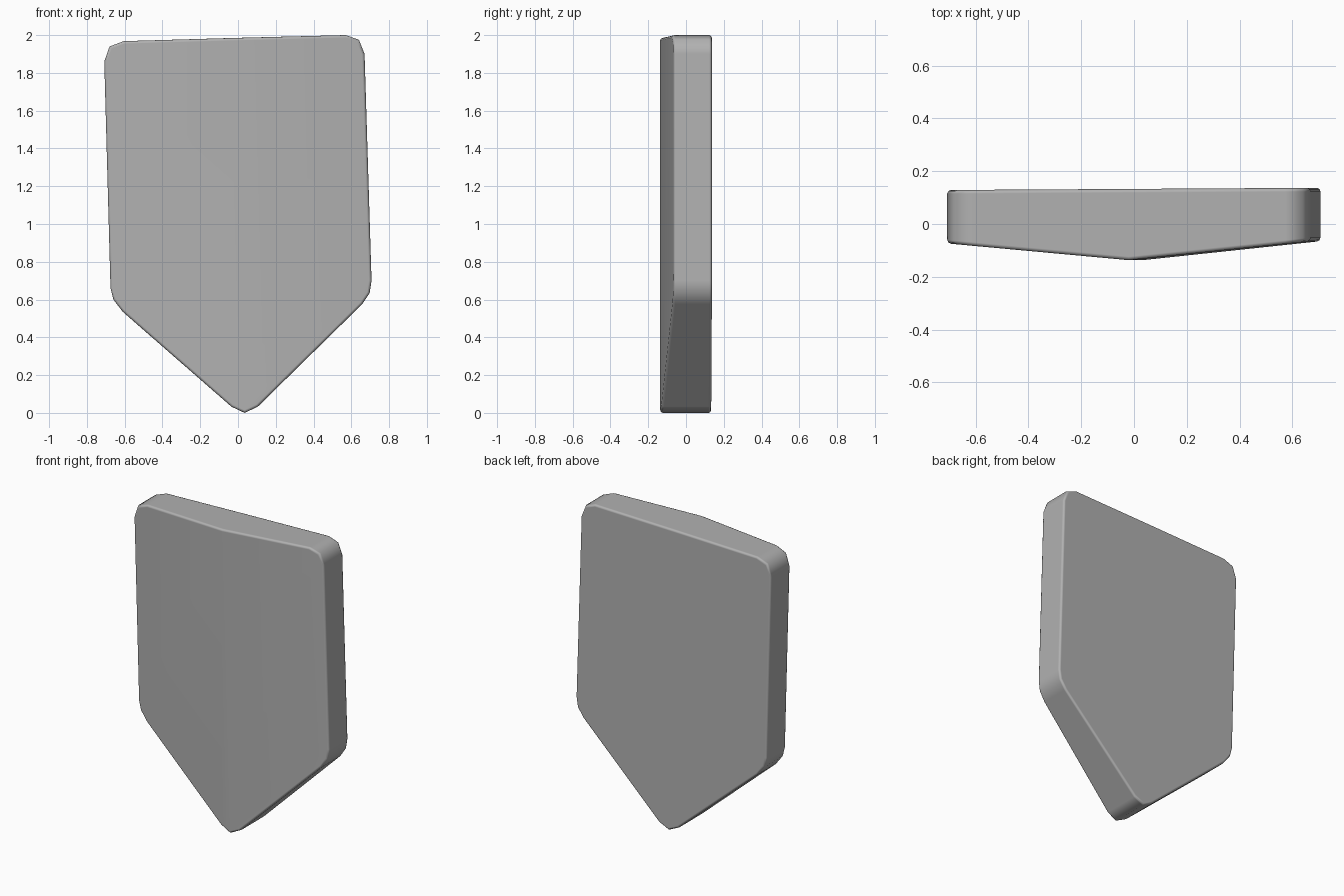
import bpy, bmesh, math

if "Cube" in bpy.data.objects:
    bpy.data.objects.remove(bpy.data.objects["Cube"])

# Outline seen from the front, clockwise from the top of the centre ridge;
# every corner is cut into two short facets
outline = [(-0.02, 1.985), (0.57, 2.0), (0.64, 1.975), (0.67, 1.9),
           (0.707, 0.70), (0.697, 0.635), (0.657, 0.575),
           (0.105, 0.033), (0.035, 0.0), (-0.035, 0.033),
           (-0.61, 0.535), (-0.66, 0.60), (-0.675, 0.66),
           (-0.708, 1.86), (-0.68, 1.94), (-0.605, 1.968)]
TIP = 8                      # index of the bottom end of the ridge
YAW = 0.006                  # the slab is turned very slightly


def front_y(x, z):
    """Two flat halves falling back from the slanted centre ridge."""
    ridge_x = 0.035 - 0.0277 * z
    return -0.137 + 0.098 * abs(x - ridge_x) + YAW * x


bm = bmesh.new()
front = [bm.verts.new((x, front_y(x, z), z)) for x, z in outline]
back = [bm.verts.new((x, 0.133 + YAW * x, z)) for x, z in outline]
n = len(outline)

# Front halves, back and side walls
bm.faces.new(front[:TIP + 1])
bm.faces.new(front[TIP:] + front[:1])
bm.faces.new(back)
for i in range(n):
    j = (i + 1) % n
    bm.faces.new((front[i], front[j], back[j], back[i]))
bmesh.ops.recalc_face_normals(bm, faces=bm.faces[:])

# Small rounded rim on front and back
fs, bs = set(front), set(back)
rim = [e for e in bm.edges
       if (set(e.verts) <= fs or set(e.verts) <= bs)
       and set(e.verts) != {front[0], front[TIP]}]
bmesh.ops.bevel(bm, geom=rim, offset=0.014, offset_type='OFFSET',
                segments=2, profile=0.5, affect='EDGES', clamp_overlap=True)

mesh = bpy.data.meshes.new("shield_plate")
bm.to_mesh(mesh)
bm.free()
plate = bpy.data.objects.new("shield_plate", mesh)
bpy.context.collection.objects.link(plate)
bpy.context.view_layer.objects.active = plate
plate.select_set(True)

# Soft rim and corners, with the large faces kept evenly flat
bpy.ops.object.shade_smooth()
normals = plate.modifiers.new("flat_faces", 'WEIGHTED_NORMAL')
normals.mode = 'FACE_AREA'
normals.weight = 100

# Dark grey surface
grey = bpy.data.materials.new("dark_grey")
grey.diffuse_color = (0.44, 0.44, 0.44, 1)
grey.use_nodes = True
grey.node_tree.nodes["Principled BSDF"].inputs["Base Color"].default_value = grey.diffuse_color
mesh.materials.append(grey)
